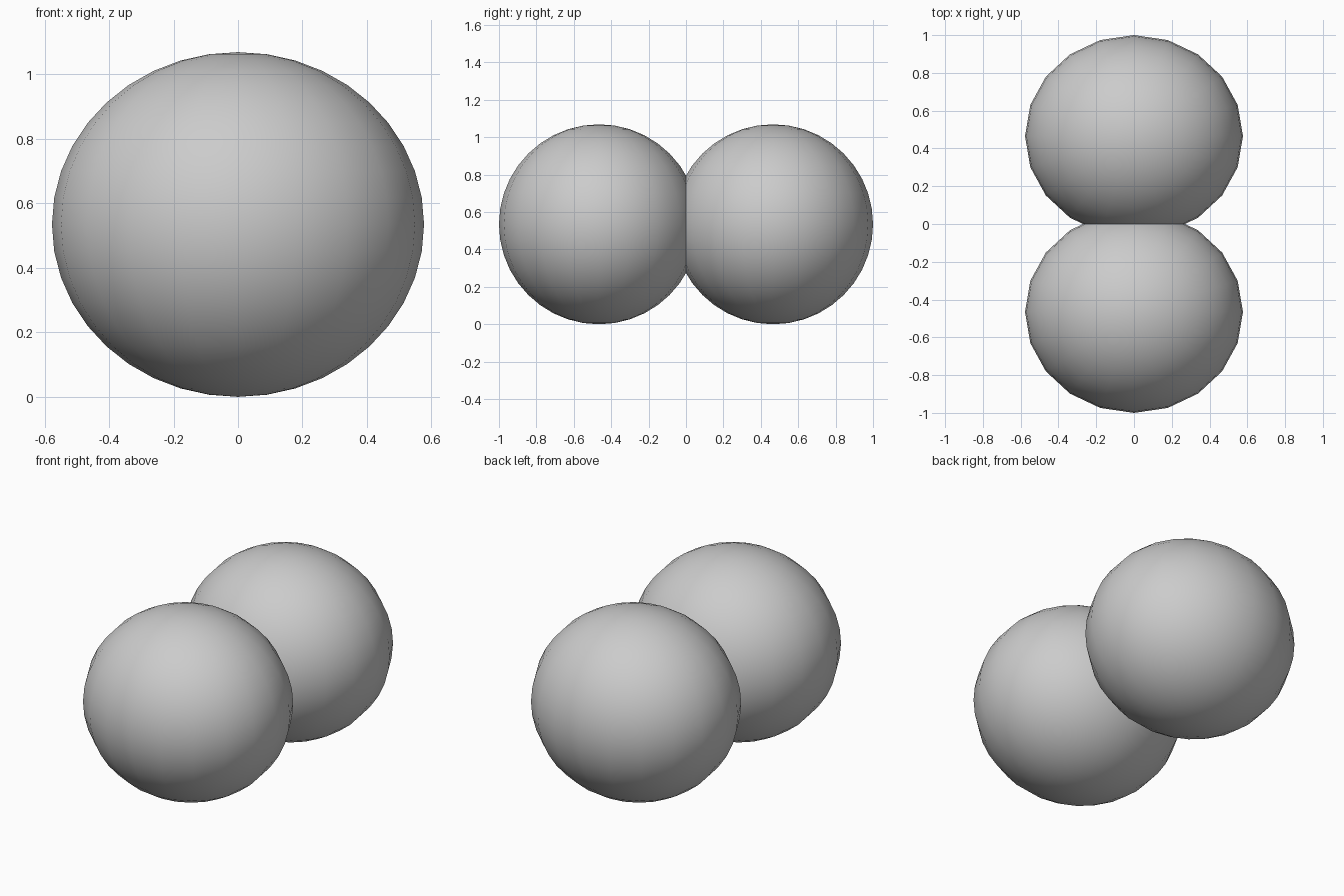
import bpy

if "Cube" in bpy.data.objects:
    bpy.data.objects.remove(bpy.data.objects["Cube"])

RX, R = 0.577, 0.5345      # slightly wider along x


def ball(name, y):
    bpy.ops.mesh.primitive_uv_sphere_add(segments=20, ring_count=20, radius=1,
                                         location=(0, y, R))
    ob = bpy.context.object
    ob.name = name
    ob.scale = (RX, R, R)
    bpy.ops.object.transform_apply(location=False, rotation=False, scale=True)
    bpy.ops.object.shade_smooth()
    return ob


# Two overlapping smooth balls, front and back
for name, side in (("front_ball", -1), ("back_ball", 1)):
    ball(name, side * (1 - R))
